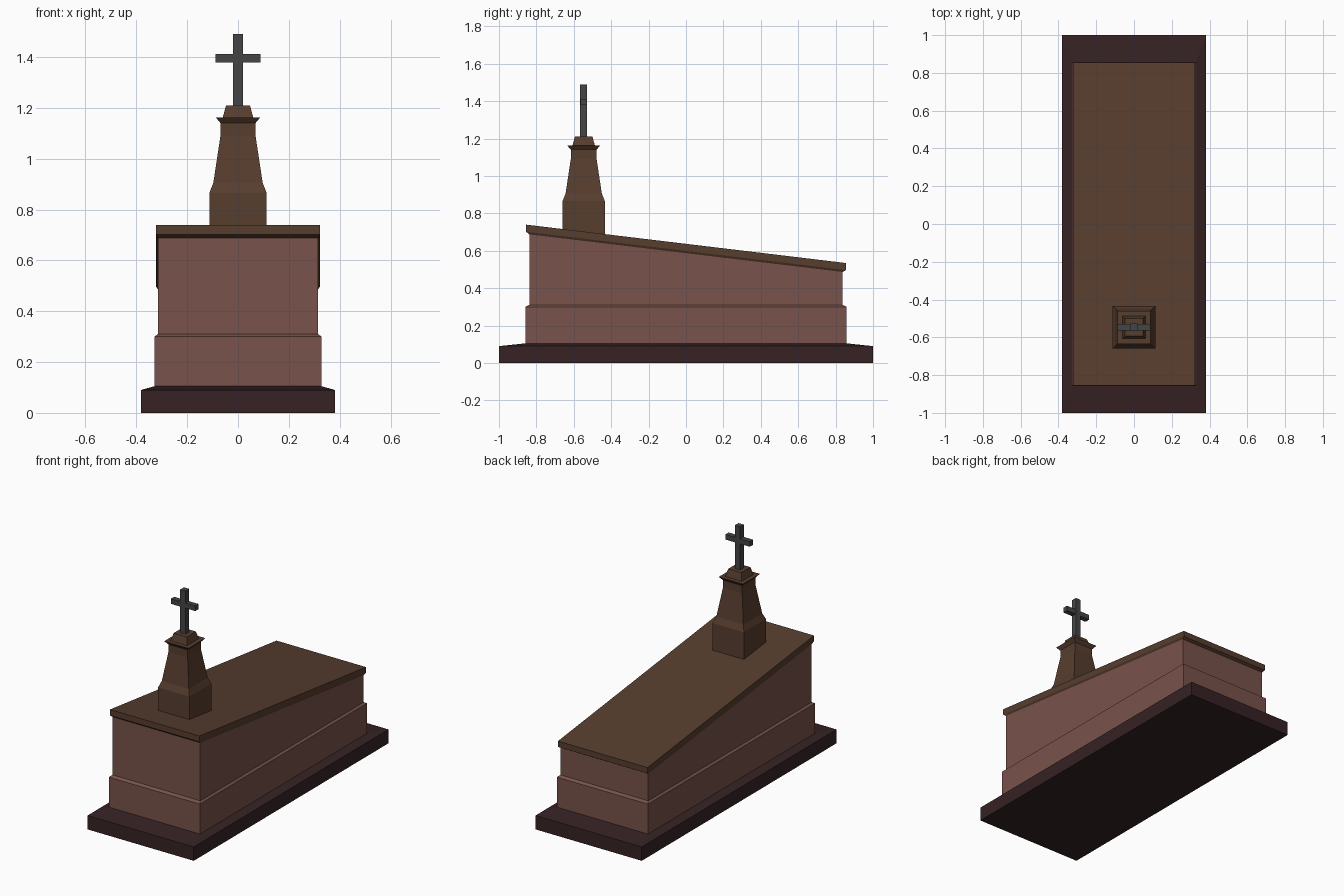
import bpy
import bmesh

cube = bpy.data.objects.get("Cube")
if cube:
    bpy.data.objects.remove(cube, do_unlink=True)


def material(name, rgb):
    m = bpy.data.materials.new(name)
    m.use_nodes = True
    m.diffuse_color = (*rgb, 1)
    m.node_tree.nodes["Principled BSDF"].inputs["Base Color"].default_value = (*rgb, 1)
    return m


plinth_mat = material("dark maroon stone", (0.037, 0.016, 0.018))
body_mat = material("rose brown stone", (0.188, 0.084, 0.069))
lid_mat = material("brown stone", (0.095, 0.047, 0.028))
cross_mat = material("dark grey iron", (0.060, 0.060, 0.060))


def stack(name, mat, rings, y=0, slope=None):
    """Loft rectangular rings (half x, half y, z); rings from index slope[0] up tilt by slope[1]."""
    bm = bmesh.new()
    loops = []
    for i, (hx, hy, z) in enumerate(rings):
        tilt = slope[1] if slope and i >= slope[0] else 0
        loops.append([bm.verts.new((sx * hx, y + sy * hy, z + tilt * sy * hy))
                      for sx, sy in ((-1, -1), (1, -1), (1, 1), (-1, 1))])
    for low, high in zip(loops, loops[1:]):
        for i in range(4):
            j = (i + 1) % 4
            bm.faces.new((low[i], low[j], high[j], high[i]))
    bm.faces.new(loops[0][::-1])
    bm.faces.new(loops[-1])
    bmesh.ops.recalc_face_normals(bm, faces=bm.faces)
    mesh = bpy.data.meshes.new(name)
    bm.to_mesh(mesh)
    bm.free()
    mesh.materials.append(mat)
    obj = bpy.data.objects.new(name, mesh)
    bpy.context.collection.objects.link(obj)
    return obj


SLOPE = -0.12
PILLAR_Y = -0.547

# Ground plinth with bevelled top
stack("plinth", plinth_mat, [(0.382, 1, 0), (0.382, 1, 0.09), (0.328, 0.858, 0.105)])

# Stepped tomb body with a sloping top
stack("tomb_body", body_mat,
      [(0.328, 0.858, 0.105), (0.328, 0.858, 0.30), (0.315, 0.838, 0.31), (0.315, 0.838, 0.59)],
      slope=(3, SLOPE))

# Sloping lid with chamfered underside
stack("lid", lid_mat,
      [(0.315, 0.838, 0.587), (0.322, 0.855, 0.599), (0.322, 0.855, 0.637)],
      slope=(0, SLOPE))

# Tapered pillar, flared cornice and cap
stack("pillar", lid_mat,
      [(0.113, 0.113, 0.64), (0.113, 0.113, 0.865), (0.097, 0.097, 0.905),
       (0.069, 0.069, 1.09), (0.069, 0.069, 1.14), (0.087, 0.087, 1.162),
       (0.060, 0.060, 1.162), (0.047, 0.047, 1.21)], y=PILLAR_Y)

# Cross: upright and one arm on each side
stack("cross_upright", cross_mat, [(0.019, 0.019, 1.205), (0.019, 0.019, 1.49)], y=PILLAR_Y)
for side, sign in (("left", 1), ("right", -1)):
    arm = stack("cross_arm_" + side, cross_mat,
                [(0.035, 0.017, 1.378), (0.035, 0.017, 1.411)], y=PILLAR_Y)
    arm.location.x = sign * 0.053
